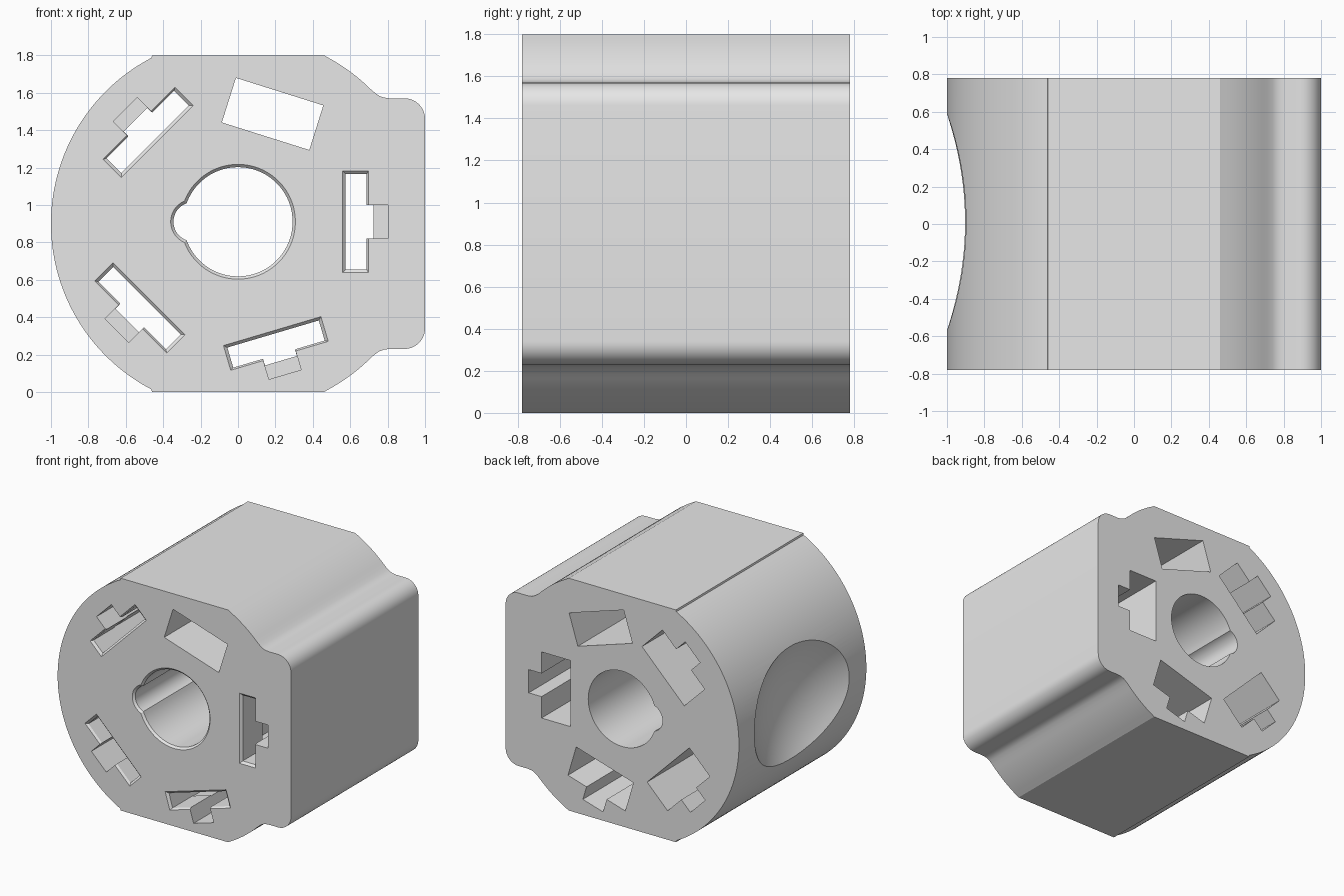
import bpy, bmesh, math

if "Cube" in bpy.data.objects:
    bpy.data.objects.remove(bpy.data.objects["Cube"])

CZ = 0.9          # height of the main axis
HALF = 0.78       # half depth of the body

grey = bpy.data.materials.new("plain_grey")
grey.diffuse_color = (0.8, 0.8, 0.8, 1)
grey.use_nodes = True
grey.node_tree.nodes["Principled BSDF"].inputs["Base Color"].default_value = grey.diffuse_color


def arc(cx, cz, r, a0, a1, n):
    """Points on an arc, angles in degrees."""
    return [(cx + r * math.cos(math.radians(a0 + (a1 - a0) * i / n)),
             cz + r * math.sin(math.radians(a0 + (a1 - a0) * i / n))) for i in range(n + 1)]


def loft(name, front, back, y0, y1):
    """Solid between a front (x, z) outline and a back outline."""
    bm = bmesh.new()
    a = [bm.verts.new((x, y0, z)) for x, z in front]
    b = [bm.verts.new((x, y1, z)) for x, z in back]
    bm.faces.new(a)
    bm.faces.new(b[::-1])
    n = len(a)
    for i in range(n):
        bm.faces.new((a[i], b[i], b[(i + 1) % n], a[(i + 1) % n]))
    bmesh.ops.recalc_face_normals(bm, faces=bm.faces)
    mesh = bpy.data.meshes.new(name)
    bm.to_mesh(mesh)
    bm.free()
    mesh.materials.append(grey)
    ob = bpy.data.objects.new(name, mesh)
    bpy.context.collection.objects.link(ob)
    return ob


# Body outline: round left side, flat top and bottom, squared right side
upper = [(0.46, CZ + 0.9)] + arc(0, CZ, 1.01, 62, 45, 8)
upper += [(0.74, 1.593), (0.757, 1.582), (0.78, 1.574), (0.81, 1.57)]
upper += arc(0.89, 1.46, 0.11, 90, 0, 10)
lower = [(x, 2 * CZ - z) for x, z in reversed(upper)]
left = arc(0, CZ, 1.0, 244.2, 115.8, 72)
left = [(-0.46, 0)] + left[1:-1] + [(-0.46, 2 * CZ)]
outline = upper + lower + left
body = loft("drum_body", outline, outline, -HALF, HALF)

cutters = []


def cut(name, front, y0, y1, back=None):
    ob = loft(name, front, back or front, y0, y1)
    ob.hide_render = True
    cutters.append(ob)


def bore_outline(grow):
    """Keyed round bore: main circle joined with a small circle on its left."""
    R, r, d = 0.292 + grow, 0.105 + grow, 0.24
    x = -(R * R - r * r + d * d) / (2 * d)
    h = math.sqrt(R * R - x * x)
    am = math.degrees(math.atan2(h, x))
    ak = math.degrees(math.atan2(h, x + d))
    return arc(0, 0.91, R, -am, am, 64) + arc(-d, 0.91, r, ak, 360 - ak, 24)[1:-1]


# Central bore with a chamfered front mouth
cut("bore", bore_outline(0), -0.9, 0.9)
cut("bore_chamfer", bore_outline(0.0165), -HALF - 0.0015, -HALF + 0.015, bore_outline(0))


def placed(angle, radius, shift, u0, u1, t0, t1):
    """Rectangle in radial (u) and tangential (t) directions."""
    c, s = math.cos(math.radians(angle)), math.sin(math.radians(angle))
    return [((radius + u) * c - (shift + t) * s, CZ + (radius + u) * s + (shift + t) * c)
            for u, t in ((u0, t0), (u1, t0), (u1, t1), (u0, t1))]


# Plain window straight through
cut("window", placed(72.5, 0.615, 0, -0.125, 0.125, -0.245, 0.245), -0.9, 0.9)

# Four keyed slots, narrow at the front and wider behind
for angle, radius, shift in ((0, 0.63, 0.01), (135, 0.686, -0.005),
                             (225, 0.69, -0.053), (286.5, 0.673, 0.012)):
    p = (angle, radius, shift)
    slot = placed(*p, -0.054, 0.058, -0.255, 0.255)
    cut("front_slot", slot, -0.9, -0.4)
    cut("slot_chamfer", placed(*p, -0.0715, 0.0685, -0.2735, 0.2735),
        -HALF - 0.0015, -HALF + 0.016, slot)
    cut("back_pocket", placed(*p, -0.186, 0.062, -0.256, 0.256), -0.52, 0.9)
    cut("key_through", placed(*p, 0.0, 0.095, -0.089, 0.089), -0.88, 0.88)
    cut("key_front", placed(*p, 0.02, 0.172, -0.09, 0.09), -0.9, -0.05)
    cut("key_back", placed(*p, 0.02, 0.172, -0.09, 0.09), 0.05, 0.9)

# Round thumb hollow on the left side
bpy.ops.mesh.primitive_uv_sphere_add(segments=96, ring_count=64, radius=0.91,
                                     location=(-1.70, 0.01, 0.91))
hollow = bpy.context.object
hollow.name = "thumb_hollow"
hollow.hide_render = True
hollow.data.materials.append(grey)
cutters.append(hollow)

# Cut everything out and keep the finished mesh
for c in cutters:
    m = body.modifiers.new(c.name, "BOOLEAN")
    m.operation = "DIFFERENCE"
    m.solver = "EXACT"
    m.object = c
bpy.context.view_layer.update()
final = bpy.data.meshes.new_from_object(
    body.evaluated_get(bpy.context.evaluated_depsgraph_get()))
body.modifiers.clear()
body.data = final
final.name = "drum_body"
for c in cutters:
    bpy.data.objects.remove(c)

# Smooth the round walls, keep the edges sharp
bpy.ops.object.select_all(action="DESELECT")
body.select_set(True)
bpy.context.view_layer.objects.active = body
bpy.ops.object.shade_smooth_by_angle(angle=math.radians(25))
